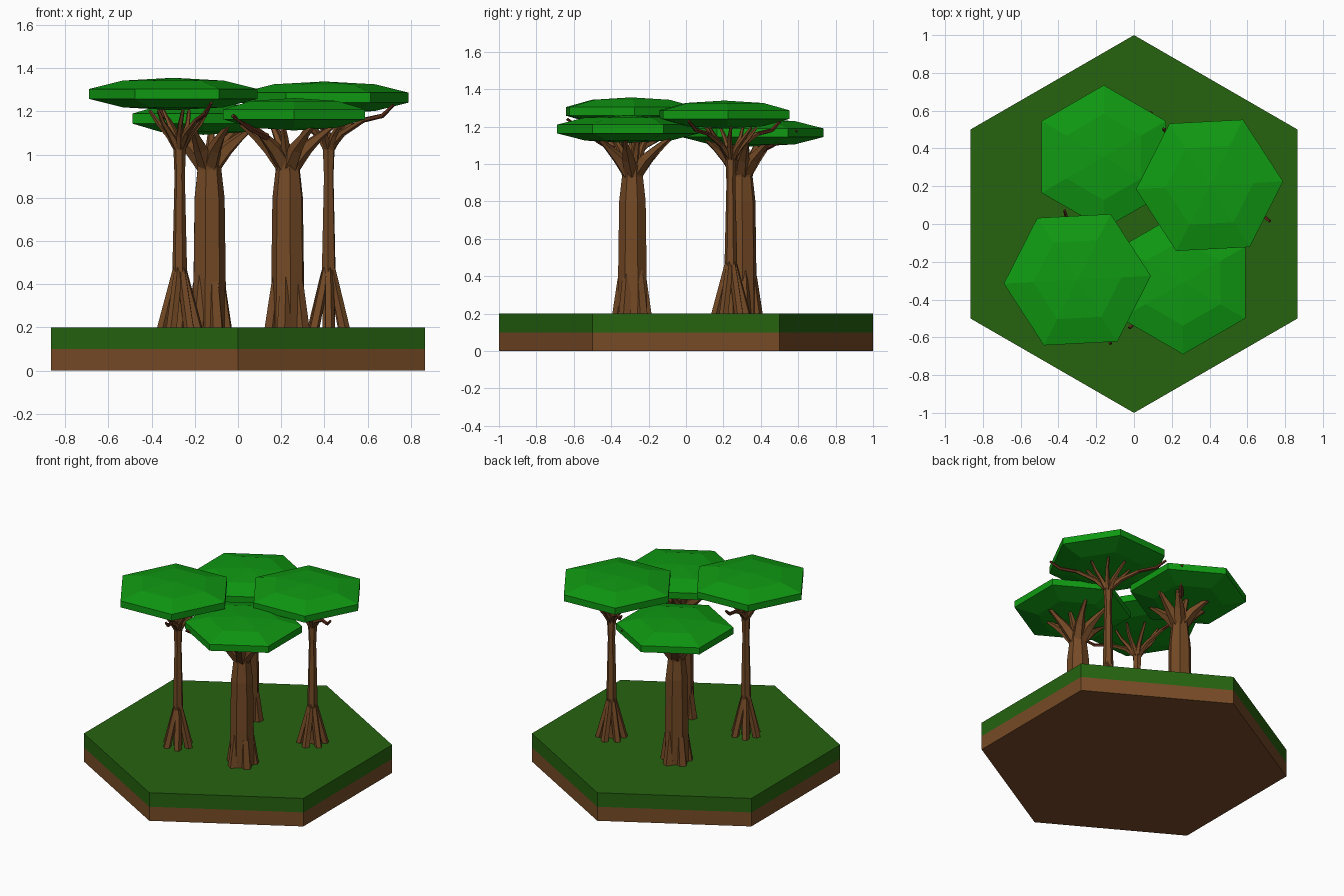
import bpy, bmesh, math
from mathutils import Vector, Matrix

cube = bpy.data.objects.get("Cube")
if cube:
    bpy.data.objects.remove(cube, do_unlink=True)


def material(name, rgb):
    m = bpy.data.materials.new(name)
    m.use_nodes = True
    m.diffuse_color = (*rgb, 1)
    bsdf = m.node_tree.nodes["Principled BSDF"]
    bsdf.inputs["Base Color"].default_value = (*rgb, 1)
    bsdf.inputs["Roughness"].default_value = 0.9
    return m


GRASS = material("grass green", (0.019, 0.125, 0.005))
SOIL = material("soil brown", (0.185, 0.07, 0.02))
LEAF = material("leaf green", (0.005, 0.32, 0.006))
BARK = material("bark brown", (0.175, 0.068, 0.019))
TWIG = material("twig red brown", (0.12, 0.03, 0.012))


def finish(bm, name, mat, place=None):
    bmesh.ops.recalc_face_normals(bm, faces=bm.faces)
    mesh = bpy.data.meshes.new(name)
    bm.to_mesh(mesh)
    bm.free()
    mesh.materials.append(mat)
    ob = bpy.data.objects.new(name, mesh)
    bpy.context.collection.objects.link(ob)
    if place:
        ob.matrix_world = place
    return ob


def add_loft(bm, points, radii, sides, upright=False):
    """Skin polygon rings along a path; a zero radius closes to a point."""
    points = [Vector(p) for p in points]
    rings = []
    for i, (p, r) in enumerate(zip(points, radii)):
        if r == 0:
            rings.append([bm.verts.new(p)])
            continue
        along = points[min(i + 1, len(points) - 1)] - points[max(i - 1, 0)]
        turn = Matrix.Identity(3) if upright else along.to_track_quat('Z', 'Y').to_matrix()
        ring = []
        for k in range(sides):
            a = math.tau * k / sides
            ring.append(bm.verts.new(p + turn @ Vector((r * math.cos(a), r * math.sin(a), 0))))
        rings.append(ring)
    for a, b in zip(rings, rings[1:]):
        for k in range(sides):
            n = (k + 1) % sides
            if len(a) == 1:
                bm.faces.new((a[0], b[n], b[k]))
            elif len(b) == 1:
                bm.faces.new((a[k], a[n], b[0]))
            else:
                bm.faces.new((a[k], a[n], b[n], b[k]))
    for ring in (rings[0], rings[-1]):
        if len(ring) > 2:
            bm.faces.new(ring)


def polar(deg, r, z):
    a = math.radians(deg)
    return (r * math.cos(a), r * math.sin(a), z)


def limb(bm, deg, profile, sides=5, bend=0):
    """Tube leaving the trunk axis; profile rows are reach, height, thickness."""
    pts = [polar(deg + bend * i, r, z) for i, (r, z, _) in enumerate(profile)]
    add_loft(bm, pts, [t for _, _, t in profile], sides)


# Hexagonal ground slab in two layers
for name, mat, low, high in (("soil_layer", SOIL, 0, 0.1), ("grass_layer", GRASS, 0.1, 0.2)):
    bm = bmesh.new()
    add_loft(bm, [(0, 0, low), (0, 0, high)], [1, 1], 6, upright=True)
    finish(bm, name, mat, Matrix.Rotation(math.radians(30), 4, 'Z'))


def canopy(name, x, y, z, turn, size):
    heights = (-0.075, -0.062, -0.023, 0.023, 0.062, 0.075)
    widths = (0, 0.6, 1, 1, 0.6, 0)
    bm = bmesh.new()
    add_loft(bm, [(0, 0, h) for h in heights], [w * size for w in widths], 6, upright=True)
    finish(bm, name, LEAF, Matrix.Translation((x, y, z)) @ Matrix.Rotation(math.radians(turn), 4, 'Z'))


def slim_tree(name, x, y, turn, lift):
    place = Matrix.Translation((x, y, 0)) @ Matrix.Rotation(math.radians(turn), 4, 'Z')
    # Straight narrow trunk
    bm = bmesh.new()
    add_loft(bm, [(0, 0, z) for z in (0.19, 0.48, 0.9, 1.04, 1.1)],
             (0.03, 0.034, 0.024, 0.03, 0.02), 6, upright=True)
    finish(bm, name + "_trunk", BARK, place)
    # Stilt roots
    bm = bmesh.new()
    for k in range(6):
        limb(bm, 60 * k + 10, ((0.012, 0.5, 0.013), (0.03, 0.4, 0.022), (0.085, 0.18, 0.026)))
    finish(bm, name + "_roots", BARK, place)
    # Short fan of branches
    bm = bmesh.new()
    for k in range(7):
        limb(bm, 51 * k + 25, ((0.005, 1.02, 0.02), (0.05, 1.09, 0.016),
                               (0.10, 1.145, 0.012), (0.14, 1.205 + lift, 0.008)), bend=4)
    finish(bm, name + "_branches", BARK, place)
    # Two long reaching limbs with thin tips
    bm, tips = bmesh.new(), bmesh.new()
    for deg in (0, 172):
        limb(bm, deg, ((0.005, 1.03, 0.02), (0.08, 1.1, 0.016), (0.2, 1.16, 0.012)))
        limb(tips, deg, ((0.2, 1.16, 0.012), (0.31, 1.19 + lift, 0.011), (0.375, 1.24 + lift, 0.008)))
    finish(bm, name + "_long_limbs", BARK, place)
    finish(tips, name + "_twigs", TWIG, place)


def stout_tree(name, x, y, turn, lift):
    place = Matrix.Translation((x, y, 0)) @ Matrix.Rotation(math.radians(turn), 4, 'Z')
    # Broad trunk with a narrow neck
    bm = bmesh.new()
    add_loft(bm, [(0, 0, z) for z in (0.19, 0.45, 0.8, 0.93, 0.99, 1.04)],
             (0.08, 0.078, 0.073, 0.058, 0.064, 0.03), 7, upright=True)
    finish(bm, name + "_trunk", BARK, place)
    # Buttress roots
    bm = bmesh.new()
    for k in range(5):
        limb(bm, 72 * k + 30, ((0.05, 0.47, 0.015), (0.055, 0.38, 0.028), (0.078, 0.18, 0.036)))
    finish(bm, name + "_roots", BARK, place)
    # Spreading branches
    bm = bmesh.new()
    for k in range(6):
        limb(bm, 60 * k + (8 if k % 2 else -6), ((0.02, 0.95, 0.042), (0.085, 1.03, 0.034),
             (0.15, 1.085 + lift / 2, 0.02), (0.22, 1.14 + lift, 0.01)), bend=3 if k else 0)
    # Forked side shoots
    for k in range(3):
        limb(bm, 120 * k + 30, ((0.03, 0.99, 0.025), (0.07, 1.08, 0.018), (0.11, 1.15, 0.01)))
    finish(bm, name + "_branches", BARK, place)
    # One long tip past the leaves
    bm = bmesh.new()
    limb(bm, 0, ((0.14, 1.08, 0.018), (0.25, 1.12 + lift, 0.013), (0.37, 1.18 + lift, 0.009)))
    finish(bm, name + "_twig", TWIG, place)


slim_tree("front_right_tree", -0.27, -0.29, -67, 0)
slim_tree("back_left_tree", 0.42, 0.24, -37, -0.01)
stout_tree("back_right_tree", -0.135, 0.30, 52, 0)
stout_tree("front_left_tree", 0.232, -0.285, 226, 0)

canopy("front_right_canopy", -0.30, -0.295, 1.281, 3, 0.39)
canopy("back_left_canopy", 0.40, 0.205, 1.264, 3, 0.39)
canopy("back_right_canopy", -0.16, 0.355, 1.167, 30, 0.38)
canopy("front_left_canopy", 0.26, -0.31, 1.187, 30, 0.38)
